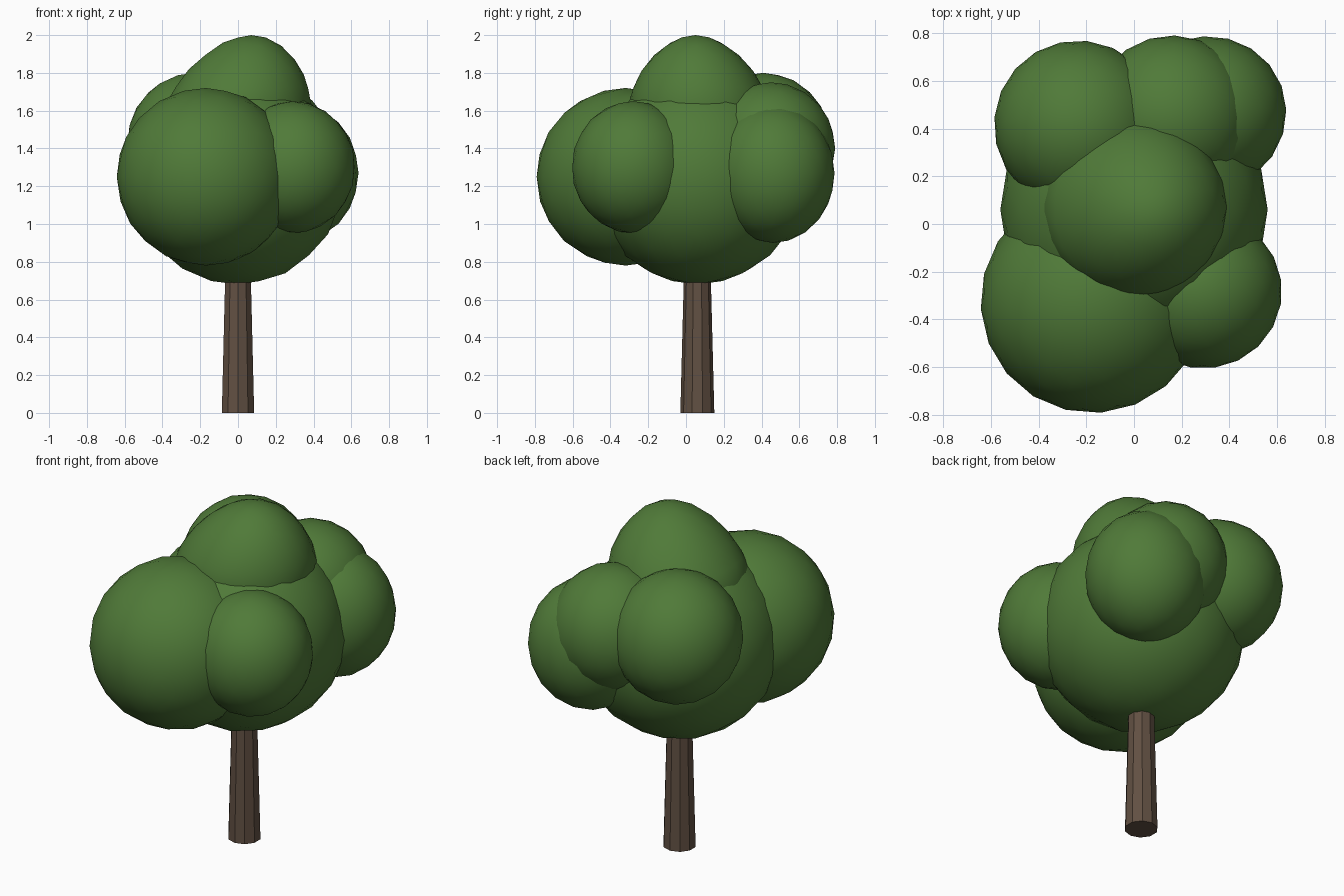
import bpy
from mathutils import Vector

if "Cube" in bpy.data.objects:
    bpy.data.objects.remove(bpy.data.objects["Cube"])


def material(name, color):
    m = bpy.data.materials.new(name)
    m.diffuse_color = (*color, 1)
    m.use_nodes = True
    m.node_tree.nodes["Principled BSDF"].inputs["Base Color"].default_value = m.diffuse_color
    return m


leaf = material("leaf_green", (0.08, 0.195, 0.04))
bark = material("bark_brown", (0.12, 0.08, 0.055))


def foliage(name, center, size, turn=0.0):
    """Smooth low-poly leaf clump."""
    bpy.ops.mesh.primitive_ico_sphere_add(subdivisions=3, radius=1, location=center,
                                          rotation=(0, 0, turn))
    ob = bpy.context.object
    ob.name = name
    ob.scale = size
    bpy.ops.object.transform_apply(location=False, rotation=True, scale=True)
    ob.data.materials.append(leaf)
    bpy.ops.object.shade_smooth()
    return ob


# Tapered ten-sided trunk, running up into the crown
bpy.ops.mesh.primitive_cone_add(vertices=10, radius1=0.09, radius2=0.068, depth=0.85,
                                location=(0, 0.06, 0.425))
trunk = bpy.context.object
trunk.name = "trunk"
trunk.data.materials.append(bark)

# Crown clumps: name, centre, radii
clumps = [
    ("crown_core", (0.0, 0.06, 1.24), (0.56, 0.56, 0.56)),
    ("front_left_clump", (-0.17, -0.32, 1.25), (0.475, 0.47, 0.47)),
    ("front_right_clump", (0.29, -0.28, 1.30), (0.325, 0.33, 0.35)),
    ("back_left_clump", (-0.23, 0.41, 1.43), (0.36, 0.355, 0.37)),
    ("back_right_upper_clump", (0.16, 0.45, 1.40), (0.34, 0.34, 0.35)),
    ("back_right_lower_clump", (0.30, 0.46, 1.27), (0.34, 0.325, 0.37)),
]
for i, (name, center, size) in enumerate(clumps):
    foliage(name, center, size, i * 0.7)

# Top clump, tapered to an off-centre peak
top = foliage("top_clump", (0, 0.07, 1.62), (0.39, 0.38, 0.38))
for v in top.data.vertices:
    t = max(0, v.co.z / 0.38)
    k = 1 - 0.2 * t
    v.co = Vector((v.co.x * k + 0.07 * t, v.co.y * k - 0.02 * t, v.co.z))
